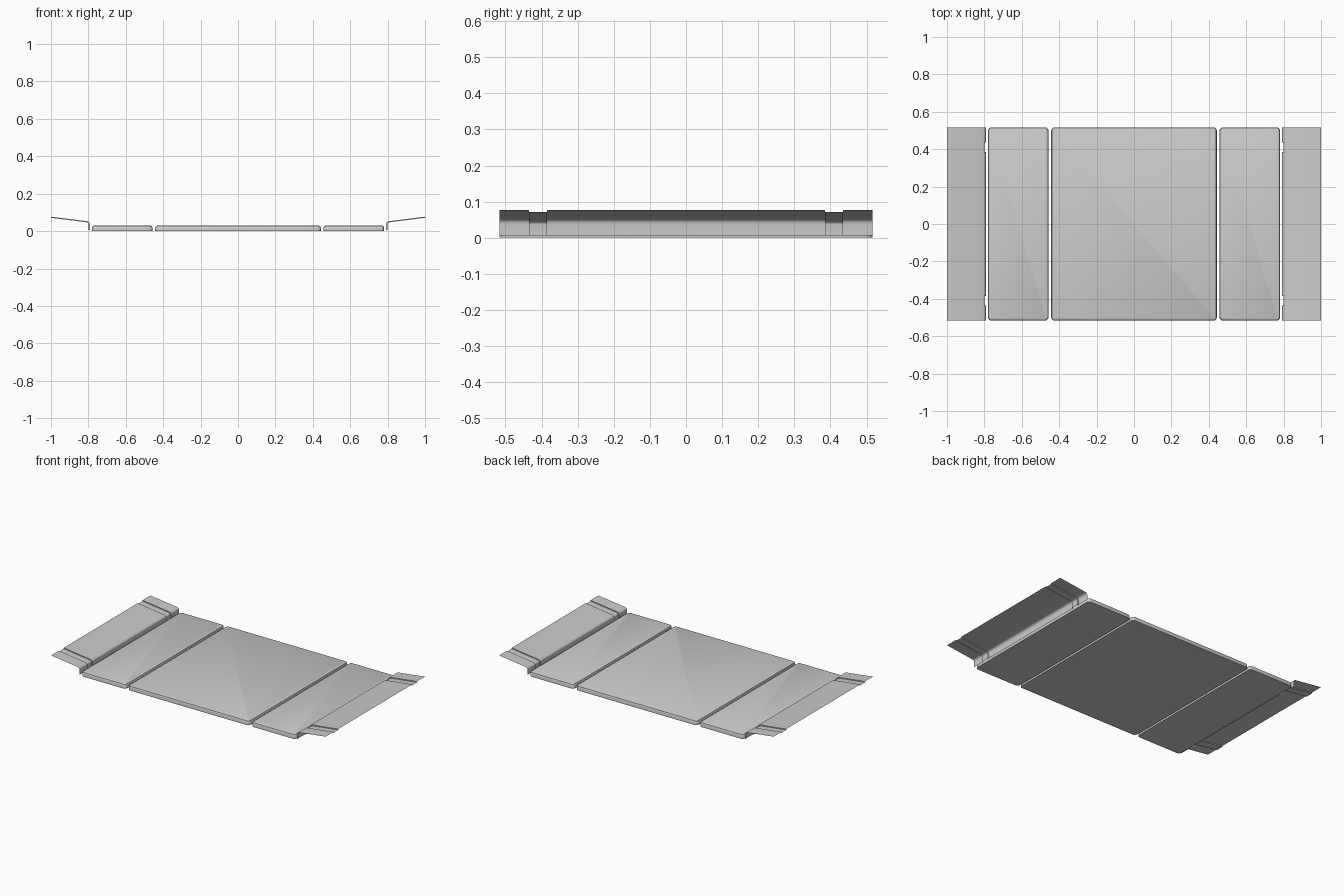
import bpy, bmesh

if "Cube" in bpy.data.objects:
    bpy.data.objects.remove(bpy.data.objects["Cube"])

HALF_Y = 0.517
SLAB_H = 0.03


def finish(bm, name, angle):
    me = bpy.data.meshes.new(name)
    bm.to_mesh(me)
    bm.free()
    ob = bpy.data.objects.new(name, me)
    bpy.context.collection.objects.link(ob)
    bpy.ops.object.select_all(action='DESELECT')
    ob.select_set(True)
    bpy.context.view_layer.objects.active = ob
    bpy.ops.object.shade_smooth_by_angle(angle=angle)
    return ob


def slab(name, x0, x1):
    """Flat panel with rounded plan corners and a softened top rim."""
    bm = bmesh.new()
    bmesh.ops.create_cube(bm, size=1)
    for v in bm.verts:
        v.co = ((x0 + x1) / 2 + v.co.x * (x1 - x0),
                v.co.y * 2 * HALF_Y, (v.co.z + 0.5) * SLAB_H)
    upright = [e for e in bm.edges
               if abs(e.verts[0].co.z - e.verts[1].co.z) > 0.01]
    bmesh.ops.bevel(bm, geom=upright, offset=0.02, segments=4,
                    profile=0.5, affect='EDGES')
    rim = [e for e in bm.edges
           if all(v.co.z > SLAB_H - 1e-5 for v in e.verts)]
    bmesh.ops.bevel(bm, geom=rim, offset=0.012, segments=2,
                    profile=0.5, affect='EDGES')
    finish(bm, name, 0.6)


def flap_profile(d):
    """Upright strip bending outward; d recesses it for the grooves."""
    slope = 0.024 / 0.194
    a = (0.792 + d, 0.036)
    c = (0.792 + d, 0.0505 - d)
    b = (0.807 + d, 0.053 - d + slope * d)
    pts = [(0.792 + d, 0.006)]
    for i in range(7):
        t = i / 6
        pts.append(tuple((1 - t) ** 2 * a[k] + 2 * t * (1 - t) * c[k] + t * t * b[k]
                         for k in (0, 1)))
    pts.append((1.0, 0.077 - d))
    return pts


def flap(name, side):
    """Sheet lofted along y with two recessed grooves."""
    g = 0.006
    sections = [(-HALF_Y, 0), (-0.435, 0), (-0.435, g), (-0.385, g), (-0.385, 0)]
    sections += [(-y, d) for y, d in reversed(sections)]
    bm = bmesh.new()
    rows = [[bm.verts.new((side * x, y, z)) for x, z in flap_profile(d)]
            for y, d in sections]
    for r0, r1 in zip(rows, rows[1:]):
        for i in range(len(r0) - 1):
            quad = (r0[i], r0[i + 1], r1[i + 1], r1[i])
            bm.faces.new(quad if side > 0 else quad[::-1])
    finish(bm, name, 0.6)


# three flat panels
slab("centre_panel", -0.443, 0.443)
slab("left_panel", -0.781, -0.457)
slab("right_panel", 0.457, 0.781)

# bent side flaps
flap("left_flap", -1)
flap("right_flap", 1)
